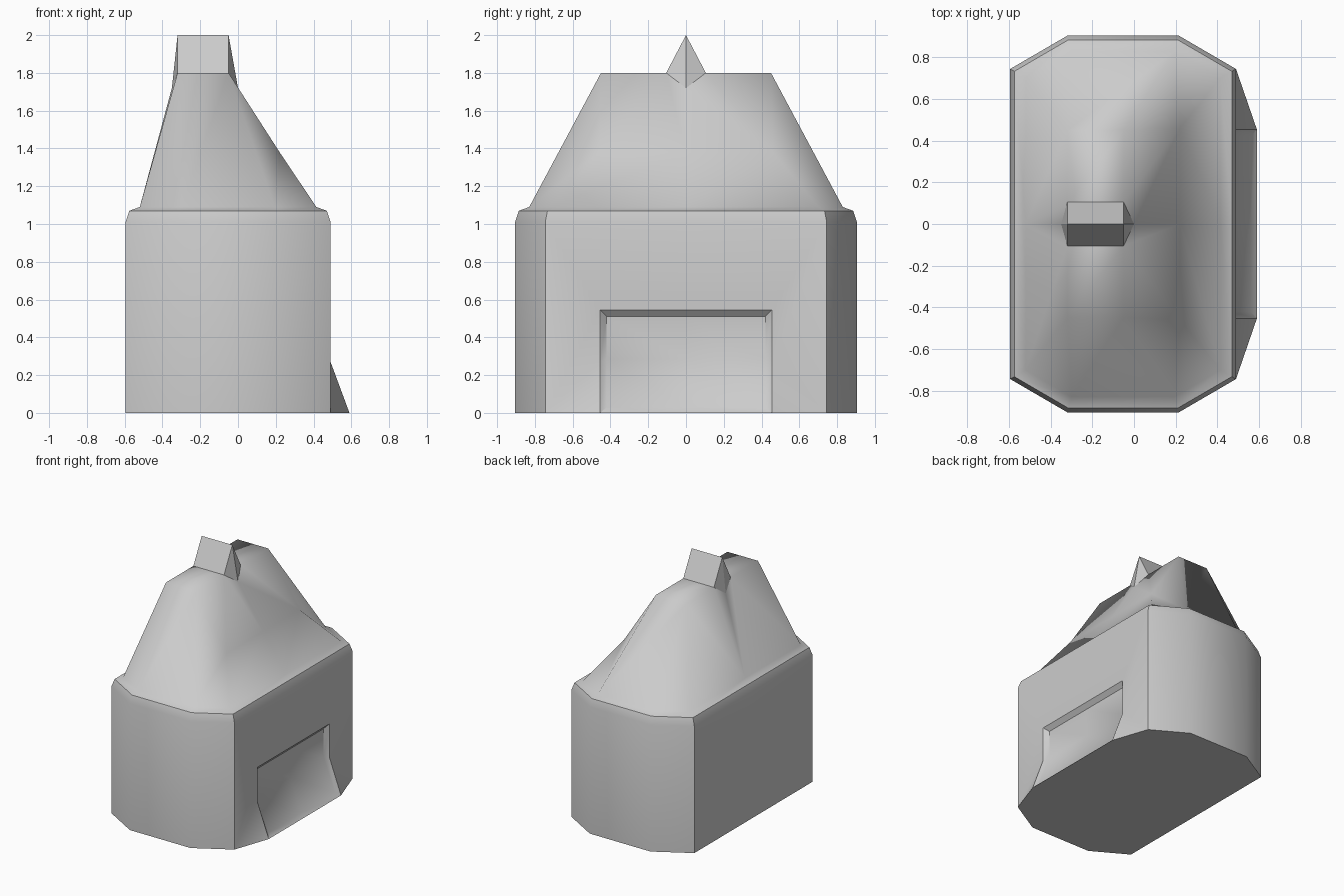
import bpy, bmesh, math

if "Cube" in bpy.data.objects:
    bpy.data.objects.remove(bpy.data.objects["Cube"])


def build(name, polys, angle):
    """Make an object from half-side (y >= 0) polygons mirrored across y = 0."""
    bm = bmesh.new()
    for poly in polys:
        for s in (1, -1):
            bm.faces.new([bm.verts.new((x, y * s, z)) for x, y, z in poly[::s]])
    bmesh.ops.remove_doubles(bm, verts=bm.verts, dist=0.0005)
    bmesh.ops.recalc_face_normals(bm, faces=bm.faces)
    me = bpy.data.meshes.new(name)
    bm.to_mesh(me)
    bm.free()
    ob = bpy.data.objects.new(name, me)
    bpy.context.collection.objects.link(ob)
    bpy.ops.object.select_all(action='DESELECT')
    ob.select_set(True)
    bpy.context.view_layer.objects.active = ob
    bpy.ops.object.shade_smooth_by_angle(angle=math.radians(angle))
    return ob


def ring(i, z):
    """Half of the eight-sided plan, offset inwards by i."""
    a, b = i * math.tan(math.radians(30)), i * math.tan(math.radians(15))
    return [(0.49 - i, 0, z), (0.49 - i, 0.745 - a, z), (0.215 - b, 0.905 - i, z),
            (-0.32 + b, 0.905 - i, z), (-0.595 + i, 0.745 - a, z), (-0.595 + i, 0, z)]


def loft(r0, r1, start=0):
    return [[r0[k], r0[k + 1], r1[k + 1], r1[k]] for k in range(start, 5)]


# Body: walls, bevelled upper edge, floor, and a flared doorway with a recess
base, shoulder, rim = ring(0, 0), ring(0, 1.01), ring(0.02, 1.07)
outer = [(0.49, 0, 0.545), (0.49, 0.455, 0.545), (0.49, 0.455, 0.27),
         (0.59, 0.455, 0), (0.59, 0, 0)]
inner = [(0.46, 0, 0.51), (0.46, 0.42, 0.51), (0.46, 0.42, 0.285),
         (0.56, 0.42, 0.03), (0.56, 0, 0.03)]
body = loft(base, shoulder, 1) + loft(shoulder, rim)
body += [[shoulder[0], shoulder[1], outer[1], outer[0]],
         [shoulder[1], base[1], outer[2], outer[1]],
         [base[1], outer[3], outer[2]],
         [outer[4], outer[3]] + base[1:] + [(0, 0, 0)]]
body += [[outer[k], outer[k + 1], inner[k + 1], inner[k]] for k in range(4)]
body += [[inner[0], inner[1], inner[2], (0.46, 0, 0.285)],
         [(0.46, 0, 0.285), inner[2], inner[3], inner[4]]]
build("body", body, 35)

# Roof: shallow flange, then sloped sides up to a narrow flat top with a notch
foot = ring(0.075, 1.09)
top_r, top_l = (-0.05, 0.45, 1.8), (-0.32, 0.45, 1.8)
cap_r, cap_l = (-0.05, 0.105, 1.8), (-0.32, 0.105, 1.8)
tip_r, tip_l = (0.0, 0, 1.72), (-0.35, 0, 1.72)
waist = (0.22, 0.46, 1.38)
roof = loft(rim, foot)
roof += [[foot[0], foot[1], waist, (0.22, 0, 1.38)],
         [(0.22, 0, 1.38), waist, top_r, cap_r, tip_r],
         [foot[1], foot[2], waist], [foot[2], top_r, waist],
         [foot[2], foot[3], top_l, top_r],
         [foot[3], foot[4], top_l],
         [foot[4], foot[5], tip_l, cap_l, top_l],
         [top_r, top_l, cap_l, cap_r]]
build("roof", roof, 80)

# Ridge cap: wedge with pointed ends seated in the roof notch
ridge_r, ridge_l = (-0.05, 0, 2), (-0.32, 0, 2)
build("ridge_cap", [[ridge_r, ridge_l, cap_l, cap_r],
                    [ridge_r, cap_r, tip_r], [ridge_l, tip_l, cap_l],
                    [cap_r, cap_l, tip_l, tip_r]], 20)
